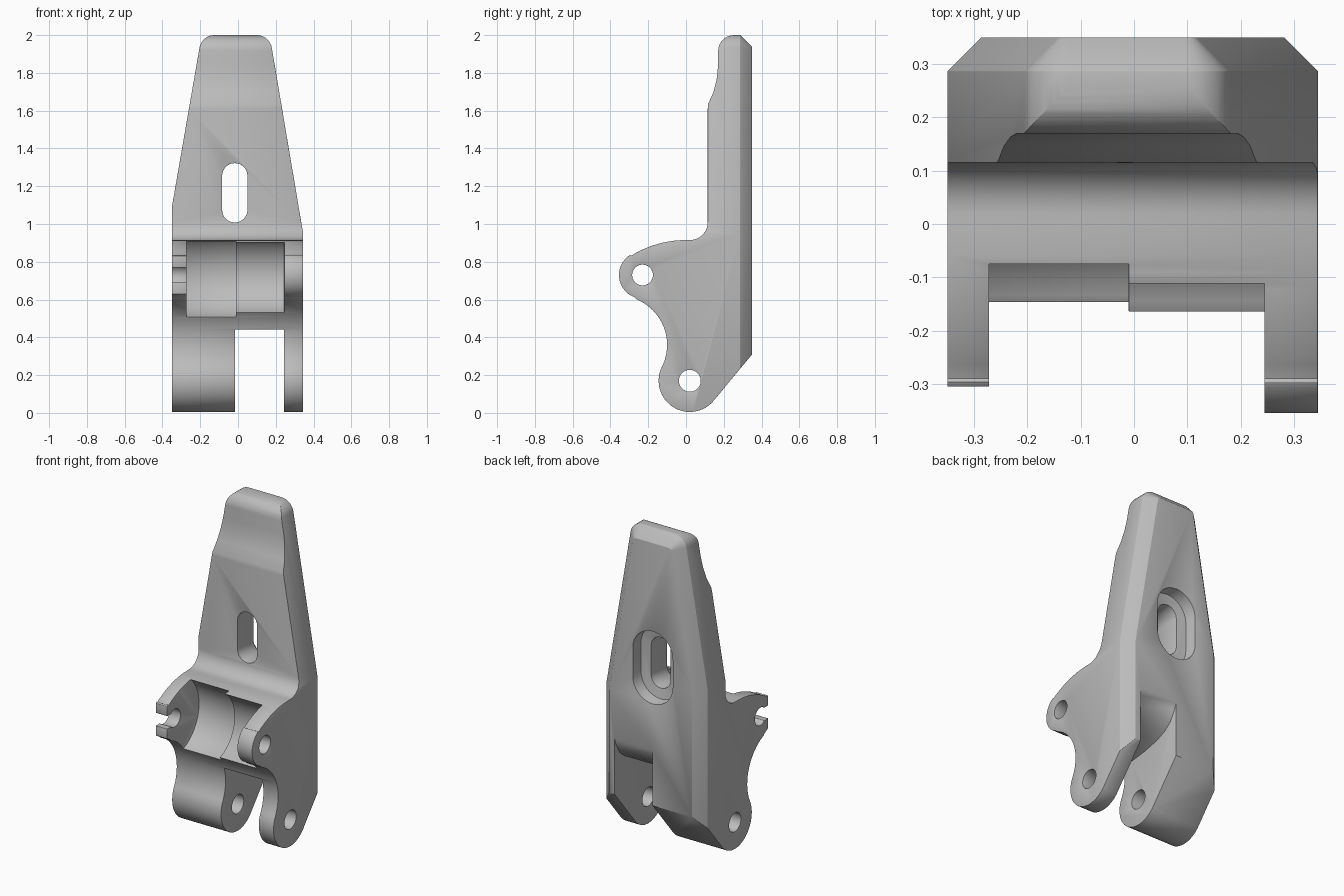
import bpy, bmesh
from math import cos, sin, radians
from mathutils import Vector

if "Cube" in bpy.data.objects:
    bpy.data.objects.remove(bpy.data.objects["Cube"], do_unlink=True)

metal = bpy.data.materials.new("plain grey")
metal.use_nodes = True
GREY = (0.5, 0.5, 0.5, 1)
metal.diffuse_color = GREY
metal.node_tree.nodes["Principled BSDF"].inputs["Base Color"].default_value = GREY


def arc(cx, cy, r, start, end, n=12):
    angles = [radians(start + (end - start) * i / n) for i in range(n + 1)]
    return [(cx + r * cos(a), cy + r * sin(a)) for a in angles]


def prism(name, points, axis, low, high, chamfer=0):
    """Extrude a (y, z) profile along x or an (x, z) outline along y."""
    bm = bmesh.new()
    place = (lambda p, d: (d, p[0], p[1])) if axis == "x" else (lambda p, d: (p[0], d, p[1]))
    face = bm.faces.new([bm.verts.new(place(p, low)) for p in points])
    far = bmesh.ops.extrude_face_region(bm, geom=[face])["geom"]
    shift = Vector(place((0, 0), high - low))
    for v in far:
        if isinstance(v, bmesh.types.BMVert):
            v.co += shift
    if chamfer:
        cap = next(f for f in far if isinstance(f, bmesh.types.BMFace))
        bmesh.ops.bevel(bm, geom=list(cap.edges), offset=chamfer, segments=1,
                        affect="EDGES", profile=0.5)
    bmesh.ops.recalc_face_normals(bm, faces=bm.faces)
    mesh = bpy.data.meshes.new(name)
    bm.to_mesh(mesh)
    bm.free()
    mesh.materials.append(metal)
    obj = bpy.data.objects.new(name, mesh)
    bpy.context.collection.objects.link(obj)
    return obj


def apply_boolean(body, tool, operation="DIFFERENCE"):
    tool.hide_render = True
    mod = body.modifiers.new("cut", "BOOLEAN")
    mod.object, mod.operation, mod.solver = tool, operation, "EXACT"
    bpy.context.view_layer.objects.active = body
    bpy.ops.object.modifier_apply(modifier=mod.name)
    bpy.data.objects.remove(tool, do_unlink=True)


def box(y0, y1, z0, z1):
    return [(y0, z0), (y1, z0), (y1, z1), (y0, z1)]


def stadium(x, z, r, half):
    return arc(x, z + half - r, r, 0, 180, 16) + arc(x, z - half + r, r, 180, 360, 16)


PIVOT = (-0.23, 0.73)
PIN = (0.02, 0.17)
LEFT, RIGHT = 0.345, -0.35

# Side profile: pin boss, back, scooped tip, ledge, lug, concave throat
side = arc(*PIN, 0.165, 153.4, 317, 24)
side += [(0.35, 0.31), (0.35, 2.0)]
side += arc(0.255, 1.915, 0.085, 90, 180, 8)
side += [(0.17, 1.84), (0.163, 1.77), (0.146, 1.7), (0.117, 1.635), (0.115, 1.61)]
side += arc(0.02, 1.01, 0.095, 0, -90, 10)
side += arc(0, 0.365, 0.55, 90, 121.8, 10)
side += arc(*PIVOT, 0.125, 122, 250.6, 20)
side += arc(-0.36, 0.36, 0.26, 68, -24, 20)
body = prism("lever_bracket", side, "x", -0.5, 0.5)

# Front outline with tapered sides, chamfered along the back
outline = [(RIGHT, -0.3), (LEFT, -0.3), (LEFT, 0.95)]
outline += arc(0.1, 1.92, 0.08, 10, 90, 8) + arc(-0.125, 1.92, 0.08, 90, 170, 8)
outline += [(RIGHT, 1.09)]
apply_boolean(body, prism("outline", outline, "y", -0.6, 0.352, 0.065), "INTERSECT")

# Stepped round groove between the two lugs
apply_boolean(body, prism("groove_wide", arc(*PIVOT, 0.237, 0, 354, 59), "x", -0.272, -0.01))
apply_boolean(body, prism("groove_narrow", arc(*PIVOT, 0.21, 0, 354, 59), "x", -0.02, 0.245))

# Lower fork gap with a ceiling that sweeps up to the back
gap = [(-0.6, -0.3), (0.6, -0.3), (0.6, 0.7), (0.36, 0.68), (0.335, 0.61), (0.3, 0.55),
       (0.25, 0.51), (0.18, 0.48), (0.08, 0.458), (-0.04, 0.443), (-0.6, 0.44)]
apply_boolean(body, prism("fork_gap", gap, "x", -0.015, 0.244))

# Pivot and pin holes
for centre, r in ((PIVOT, 0.055), (PIN, 0.058)):
    apply_boolean(body, prism("hole", arc(*centre, r, 0, 348, 29), "x", -0.7, 0.7))

# Open slot and flat nose on the right lug
apply_boolean(body, prism("nose_cut", box(-0.6, -0.305, 0.5, 1), "x", -0.6, -0.2))
apply_boolean(body, prism("lug_slot", box(-0.6, -0.23, 0.69, 0.77), "x", -0.6, -0.2))

# Long hole through the plate, with a wider recess at the back
apply_boolean(body, prism("long_hole", stadium(-0.017, 1.165, 0.067, 0.157), "y", -0.2, 0.6))
apply_boolean(body, prism("back_recess", stadium(-0.017, 1.165, 0.137, 0.225), "y", 0.27, 0.6))

# Softened edges and smooth curves
bpy.context.view_layer.objects.active = body
body.select_set(True)
soft = body.modifiers.new("soft_edges", "BEVEL")
soft.width, soft.segments, soft.limit_method = 0.008, 2, "ANGLE"
soft.angle_limit = radians(40)
bpy.ops.object.modifier_apply(modifier=soft.name)
bpy.ops.object.shade_smooth_by_angle(angle=radians(30))
